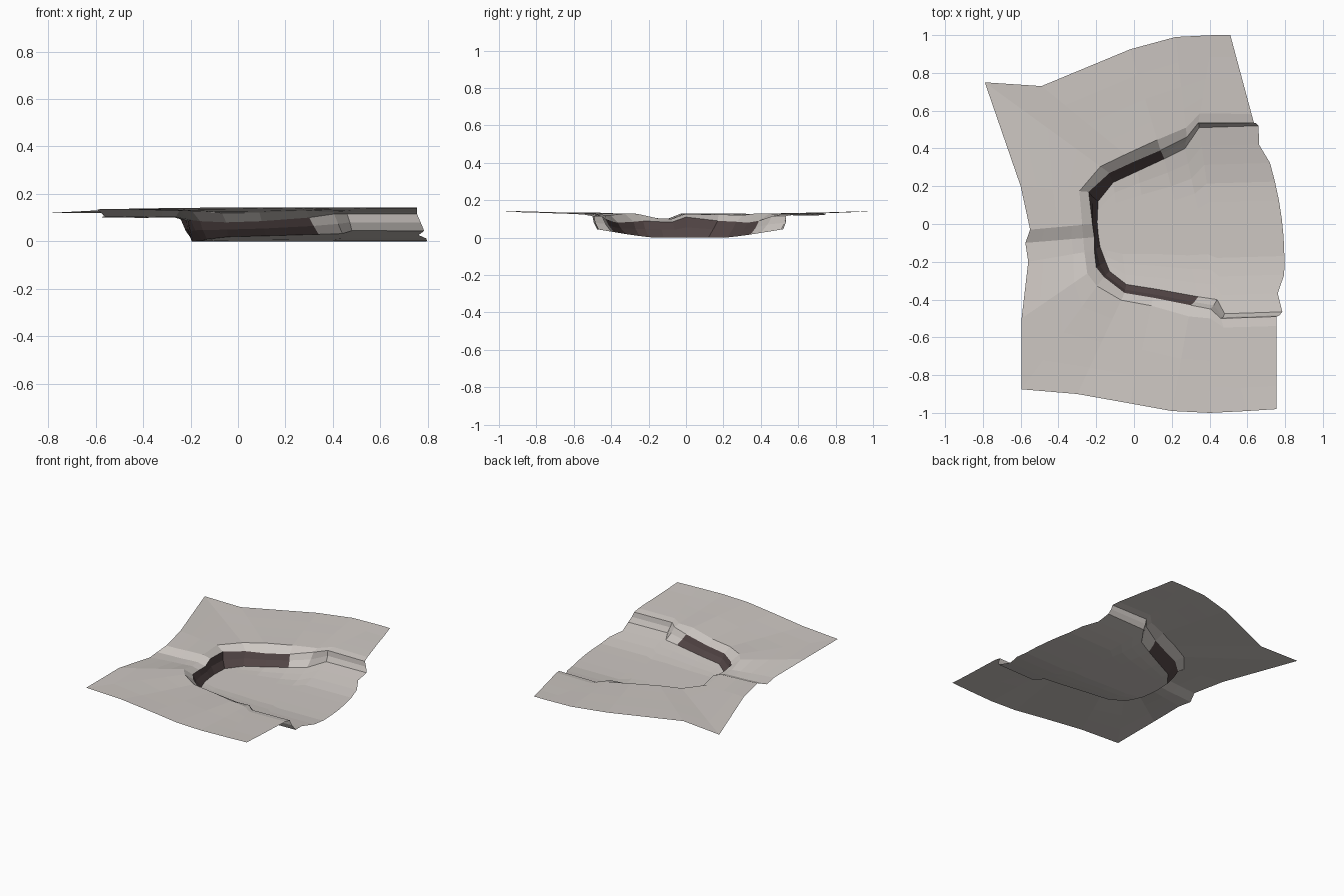
import bpy, bmesh, math, random
from mathutils import Vector

if "Cube" in bpy.data.objects:
    bpy.data.objects.remove(bpy.data.objects["Cube"])

random.seed(4)


def material(name, rgb):
    m = bpy.data.materials.new(name)
    m.diffuse_color = (*rgb, 1)
    m.use_nodes = True
    m.node_tree.nodes["Principled BSDF"].inputs["Base Color"].default_value = m.diffuse_color
    return m


PALE = material("pale stone", (0.61, 0.57, 0.54))
DARK = material("dark cliff rock", (0.085, 0.06, 0.06))

# Stations round the U-shaped cliff, south-east -> west -> north-east:
# outer edge x y z, cliff lip x y z, cliff foot x y
STATIONS = [
    (.755, -.98, .143, .755, -.49, .115, .785, -.465),
    (.60, -.99, .143, .46, -.50, .115, .48, -.475),
    (.40, -1.0, .143, .405, -.45, .115, .44, -.40),
    (.20, -.99, .143, .30, -.43, .10, .34, -.385),
    (-.02, -.95, .143, .10, -.39, .085, .12, -.345),
    (-.30, -.90, .14, -.05, -.365, .08, -.04, -.32),
    (-.595, -.875, .135, -.16, -.28, .085, -.13, -.25),
    (-.595, -.50, .135, -.20, -.23, .09, -.15, -.20),
    (-.56, -.20, .105, -.21, -.14, .085, -.18, -.12),
    (-.575, -.10, .10, -.21, -.07, .085, -.19, -.05),
    (-.55, -.03, .128, -.22, .00, .11, -.195, .01),
    (-.60, .20, .13, -.24, .17, .09, -.19, .12),
    (-.79, .75, .12, -.13, .27, .085, -.11, .22),
    (-.49, .73, .13, .00, .33, .08, .02, .28),
    (-.02, .925, .14, .14, .39, .09, .16, .345),
    (.22, .99, .143, .28, .46, .115, .27, .40),
    (.42, 1.0, .143, .34, .535, .115, .345, .51),
    (.51, 1.0, .143, .635, .535, .115, .66, .52),
]


def floor_z(y):
    """Shallow bowl profile of the basin."""
    return 0.045 * min(1, max(0, (abs(y - 0.02) - 0.18) / 0.31)) ** 1.3


def sheet(name, rows, mat):
    """Skin a grid of points into an upward-facing sheet."""
    bm = bmesh.new()
    grid = [[bm.verts.new(p) for p in row] for row in rows]
    for a, b in zip(grid, grid[1:]):
        for i in range(len(a) - 1):
            bm.faces.new((a[i], a[i + 1], b[i + 1], b[i]))
    bm.normal_update()
    if sum(f.normal.z * f.calc_area() for f in bm.faces) < 0:
        bmesh.ops.reverse_faces(bm, faces=bm.faces[:])
    me = bpy.data.meshes.new(name)
    bm.to_mesh(me)
    bm.free()
    me.materials.append(mat)
    ob = bpy.data.objects.new(name, me)
    bpy.context.collection.objects.link(ob)
    return ob


plateau, wall, feet = [], [], []
for k, s in enumerate(STATIONS):
    outer, lip = Vector(s[0:3]), Vector(s[3:6])
    foot = Vector((s[6], s[7], floor_z(s[7])))
    out = (outer - lip).to_2d().normalized().to_3d()
    # rounded shoulder just behind the lip, roughened along the cliff
    rough = random.uniform(-.006, .006) if 2 < k < 15 else 0
    shoulder = lip + out * (0.05 + rough * 2)
    shoulder.z = min(outer.z, 0.128) - 0.004 + rough
    row = [lip, shoulder]
    for t in (.2, .45, .72, 1):
        p = shoulder.lerp(outer, t)
        if .3 < t < 1:
            p.z += random.uniform(-.002, .002)
        row.append(p)
    plateau.append(row)
    # wall with a slight ledge halfway down
    mid = lip.lerp(foot, .5) + out * 0.006
    wall.append([lip, mid, foot])
    feet.append(foot)

sheet("plateau", plateau, PALE)
sheet("cliff_face", wall[3:15], DARK)
sheet("south_bank", wall[:4], PALE)
sheet("north_bank", wall[14:], PALE)

# Basin floor: join opposite feet across the U, bulging at the open east edge
floor = []
n = len(feet)
for i in range(n // 2):
    a, b = feet[i], feet[n - 1 - i]
    row = []
    for j in range(11):
        t = j / 10
        p = a.lerp(b, t)
        if i == 0:
            p.x += 0.06 * math.sin(math.pi * t)
            p.x -= 0.03 if j in (1, 9) else 0
        if 0 < j < 10:
            p.z = floor_z(p.y)
        row.append(p)
    floor.append(row)
sheet("basin_floor", floor, PALE)
